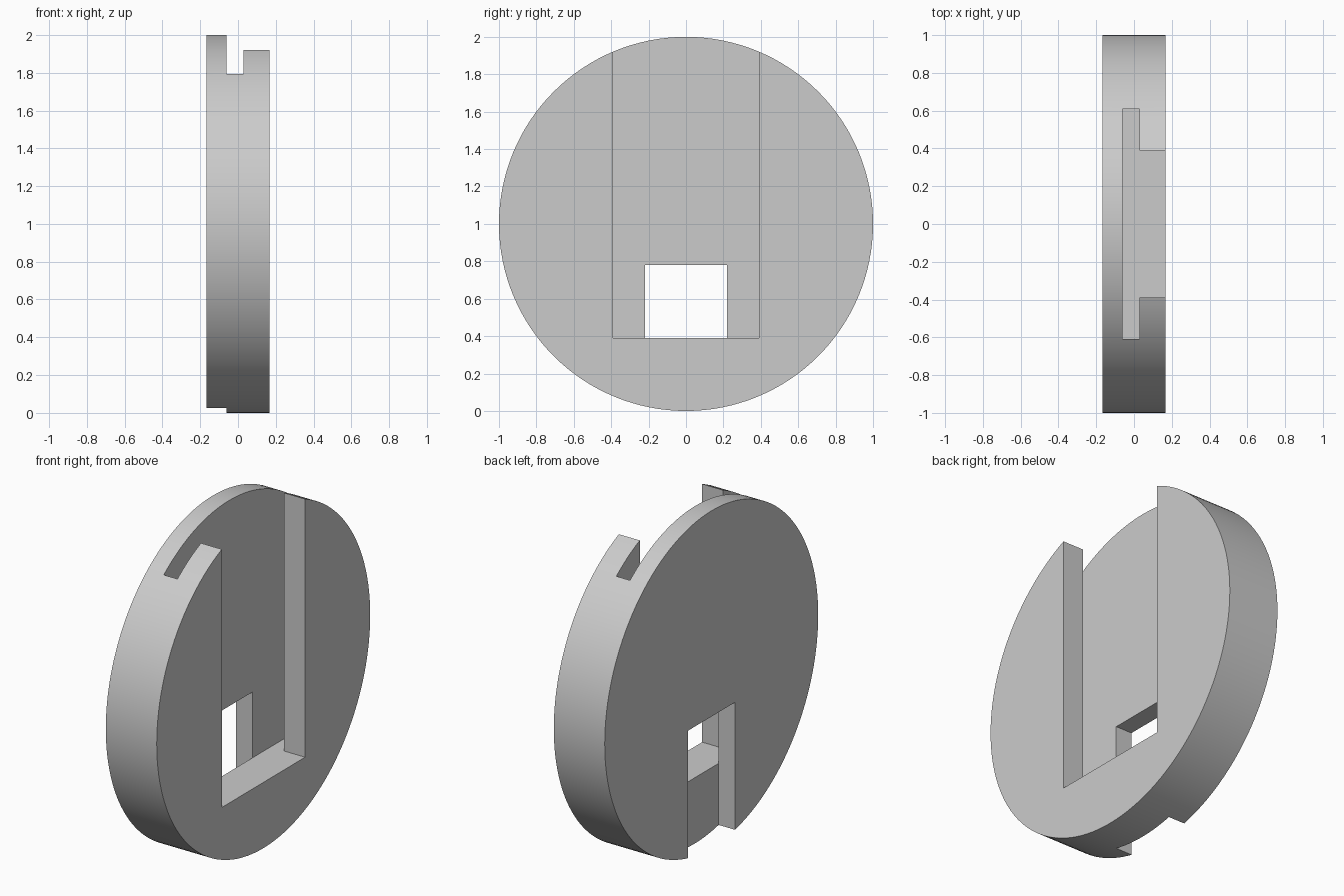
import bpy
import bmesh
import math

cube = bpy.data.objects.get("Cube")
if cube:
    bpy.data.objects.remove(cube, do_unlink=True)

HALF = 0.167          # half the disc thickness
BACK, LIP = -0.06, 0.03   # x limits of the wide undercut
FLOOR = 0.39          # bottom of the T-shaped channel

grey = bpy.data.materials.new("plain grey")
grey.use_nodes = True
grey.diffuse_color = (0.6, 0.6, 0.6, 1)
grey.node_tree.nodes["Principled BSDF"].inputs["Base Color"].default_value = (0.6, 0.6, 0.6, 1)


def prism(name, outline, z0, z1):
    """Extrude an xy outline upwards from z0 to z1."""
    bm = bmesh.new()
    face = bm.faces.new([bm.verts.new((x, y, z0)) for x, y in outline])
    top = bmesh.ops.extrude_face_region(bm, geom=[face])["geom"]
    verts = [v for v in top if isinstance(v, bmesh.types.BMVert)]
    bmesh.ops.translate(bm, verts=verts, vec=(0, 0, z1 - z0))
    bmesh.ops.recalc_face_normals(bm, faces=bm.faces)
    mesh = bpy.data.meshes.new(name)
    bm.to_mesh(mesh)
    bm.free()
    mesh.materials.append(grey)
    obj = bpy.data.objects.new(name, mesh)
    bpy.context.collection.objects.link(obj)
    obj.hide_render = True
    return obj


# Round disc lying across the x axis
bpy.ops.mesh.primitive_cylinder_add(vertices=128, radius=1, depth=2 * HALF,
                                    location=(0, 0, 1), rotation=(0, math.pi / 2, 0))
disc = bpy.context.object
disc.name = "slotted_disc"
disc.data.materials.append(grey)
bpy.ops.object.transform_apply(location=True, rotation=True, scale=True)

# T-shaped channel open at the top, and the narrow slot through the back
half_outline = [(BACK, 0.61), (LIP, 0.61), (LIP, 0.39), (0.3, 0.39)]
outline = half_outline + [(x, -y) for x, y in reversed(half_outline)]
channel = prism("channel_cutter", outline, FLOOR, 2.2)
slot = prism("back_slot_cutter",
             [(-0.3, -0.22), (BACK, -0.22), (BACK, 0.22), (-0.3, 0.22)], -0.2, 0.78)

bpy.context.view_layer.objects.active = disc
for cutter in (slot, channel):
    cut = disc.modifiers.new(cutter.name, "BOOLEAN")
    cut.operation = "DIFFERENCE"
    cut.solver = "EXACT"
    cut.object = cutter
    bpy.ops.object.modifier_apply(modifier=cut.name)
    bpy.data.objects.remove(cutter, do_unlink=True)

# Smooth rim, sharp corners
bpy.ops.object.select_all(action="DESELECT")
disc.select_set(True)
bpy.context.view_layer.objects.active = disc
bpy.ops.object.shade_smooth_by_angle(angle=math.radians(20))
